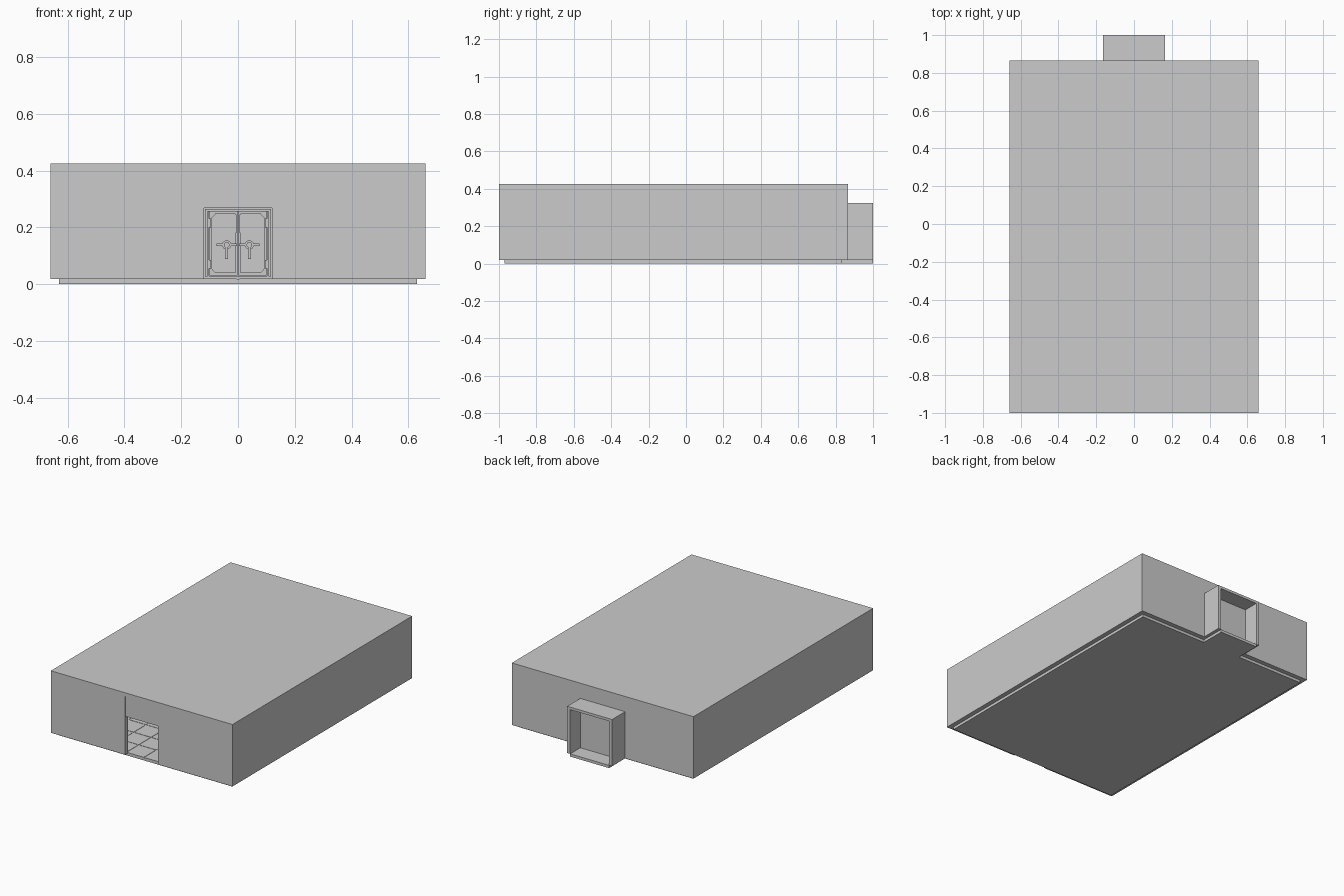
import bpy, bmesh, math
from mathutils import Matrix, Vector

cube = bpy.data.objects.get("Cube")
if cube:
    bpy.data.objects.remove(cube, do_unlink=True)

grey = bpy.data.materials.new("plain_grey")
grey.use_nodes = True
COLOUR = (0.6, 0.6, 0.6, 1)
grey.diffuse_color = COLOUR
grey.node_tree.nodes["Principled BSDF"].inputs["Base Color"].default_value = COLOUR


def finish(name, bm):
    bmesh.ops.recalc_face_normals(bm, faces=bm.faces)
    me = bpy.data.meshes.new(name)
    bm.to_mesh(me)
    bm.free()
    me.materials.append(grey)
    ob = bpy.data.objects.new(name, me)
    bpy.context.collection.objects.link(ob)
    return ob


def add_box(bm, x0, x1, y0, y1, z0, z1):
    m = Matrix.Translation(((x0 + x1) / 2, (y0 + y1) / 2, (z0 + z1) / 2))
    m = m @ Matrix.Diagonal((x1 - x0, y1 - y0, z1 - z0, 1))
    bmesh.ops.create_cube(bm, size=1, matrix=m)


def boxes(name, *dims):
    bm = bmesh.new()
    for d in dims:
        add_box(bm, *d)
    return finish(name, bm)


def prism(name, points, y0, y1):
    """Extrude an x-z outline from y0 to y1."""
    bm = bmesh.new()
    face = bm.faces.new([bm.verts.new((x, y0, z)) for x, z in points])
    out = bmesh.ops.extrude_face_region(bm, geom=[face])
    verts = [v for v in out["geom"] if isinstance(v, bmesh.types.BMVert)]
    bmesh.ops.translate(bm, verts=verts, vec=(0, y1 - y0, 0))
    return finish(name, bm)


def disc(name, x, z, r, y0, y1):
    """Cylinder lying along y."""
    bm = bmesh.new()
    m = Matrix.Translation((x, (y0 + y1) / 2, z)) @ Matrix.Rotation(math.pi / 2, 4, 'X')
    bmesh.ops.create_cone(bm, cap_ends=True, segments=20, radius1=r, radius2=r,
                          depth=y1 - y0, matrix=m)
    return finish(name, bm)


W, T = 0.66, 0.03             # half width and wall thickness
F, B = -1.0, 0.865            # front and back of the main block
Z0, Z1, Z2 = 0.018, 0.40, 0.425
D, DZ = 0.12, 0.268           # doorway half width and top
P, PI = 0.163, 0.141          # porch outer and inner half width

# Floor slab with its tongue under the porch
boxes("floor_slab", (-W + T, W - T, F + T, B - T, 0, Z0))
boxes("porch_floor", (-PI, PI, B - T, 1.0, 0, Z0))

# Thin floor tiles
tile = boxes("floor_tiles", (-W + T + 0.002, -W + T + 0.118, F + T, F + T + 0.116, Z0, Z0 + 0.002))
for axis, count, step in ((0, 10, 0.1265), (1, 14, 0.1285)):
    mod = tile.modifiers.new("repeat", 'ARRAY')
    mod.count = count
    mod.use_relative_offset = False
    mod.use_constant_offset = True
    mod.constant_offset_displace = (step, 0, 0) if axis == 0 else (0, step, 0)

# Main walls
for name, s in (("left_wall", 1), ("right_wall", -1)):
    a, b = sorted((s * W, s * (W - T)))
    boxes(name, (a, b, F + T, B - T, Z0, Z1))
boxes("front_wall", (-W, -D, F, F + T, Z0, Z1), (D, W, F, F + T, Z0, Z1))
boxes("front_doorway_header", (-D, D, F + 0.004, F + T, DZ, Z1))
boxes("back_wall", (-W, -PI, B - T, B, Z0, Z1), (PI, W, B - T, B, Z0, Z1),
      (-PI, PI, B - T, B, 0.308, Z1))
boxes("roof", (-W, W, F, B, Z1, Z2))

# Back porch: two cheeks and a roof
boxes("porch_walls", (-P, -PI, B, 1.0, Z0, 0.308), (PI, P, B, 1.0, Z0, 0.308))
boxes("porch_roof", (-P, P, B, 1.0, 0.308, 0.325))

# Door surround, flush with the opening through the back wall
boxes("door_surround", (-PI, -0.103, 0.835, 0.895, Z0, 0.308),
      (0.103, PI, 0.835, 0.895, Z0, 0.308),
      (-0.103, 0.103, 0.835, 0.895, 0.258, 0.308),
      (-0.103, 0.103, 0.835, 0.895, Z0, 0.028))
boxes("door_back_plate", (-0.103, 0.103, 0.88, 0.895, 0.028, 0.258))
boxes("door_trim", (-0.116, -0.108, 0.828, 0.835, 0.026, 0.264),
      (0.108, 0.116, 0.828, 0.835, 0.026, 0.264),
      (-0.108, 0.108, 0.828, 0.835, 0.256, 0.264))

# Paired door leaves with chamfered panels and lever handles
for side, s in (("left", 1), ("right", -1)):
    def span(a, b, *rest):
        return (*sorted((s * a, s * b)), *rest)

    boxes(side + "_door_leaf", span(0.0015, 0.101, 0.85, 0.88, 0.030, 0.256))
    panel = [(0.008, 0.038), (0.080, 0.038), (0.094, 0.054),
             (0.094, 0.232), (0.080, 0.248), (0.008, 0.248)]
    prism(side + "_door_panel", [(s * x, z) for x, z in panel], 0.844, 0.85)
    hx, hz = s * 0.040, 0.138
    disc(side + "_handle_ring", hx, hz, 0.016, 0.836, 0.844)
    disc(side + "_handle_hub", hx, hz, 0.010, 0.828, 0.836)
    boxes(side + "_handle_lever", (hx - 0.005, hx + 0.005, 0.830, 0.838, 0.088, hz))
    boxes(side + "_lock_bar", span(0.003, 0.076, 0.838, 0.844, 0.134, 0.142))
    boxes(side + "_lock_rod", span(0.006, 0.011, 0.839, 0.844, 0.18, 0.245))
    boxes(side + "_hinges", *[span(0.095, 0.106, 0.832, 0.85, z, z + 0.03)
                              for z in (0.055, 0.20)])
